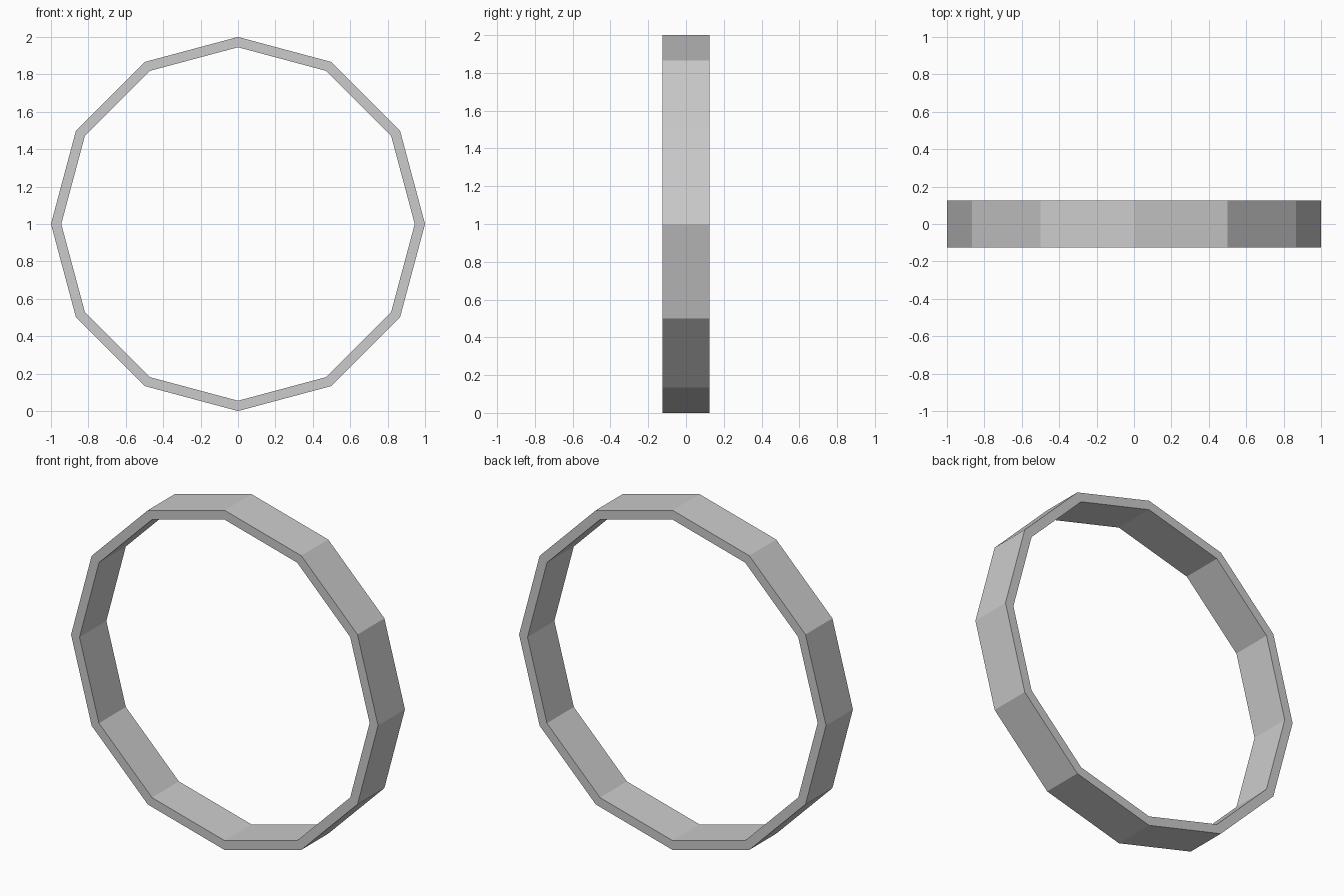
import bpy, bmesh
from math import sin, cos, tau

if "Cube" in bpy.data.objects:
    bpy.data.objects.remove(bpy.data.objects["Cube"])

SIDES, OUTER, INNER, HALF_DEPTH = 12, 1.0, 0.945, 0.125

# Ring: rectangular cross-section repeated around the y axis, flat faces
bm = bmesh.new()
section = [(OUTER, -HALF_DEPTH), (OUTER, HALF_DEPTH),
           (INNER, HALF_DEPTH), (INNER, -HALF_DEPTH)]
loops = []
for i in range(SIDES):
    a = tau * i / SIDES
    loops.append([bm.verts.new((r * cos(a), y, 1 + r * sin(a))) for r, y in section])

# Bridge neighbouring sections, closing the loop
for i in range(SIDES):
    a, b = loops[i], loops[(i + 1) % SIDES]
    for j in range(4):
        k = (j + 1) % 4
        bm.faces.new((a[j], a[k], b[k], b[j]))
bmesh.ops.recalc_face_normals(bm, faces=bm.faces)

mesh = bpy.data.meshes.new("ring")
bm.to_mesh(mesh)
bm.free()
bpy.context.collection.objects.link(bpy.data.objects.new("ring", mesh))
